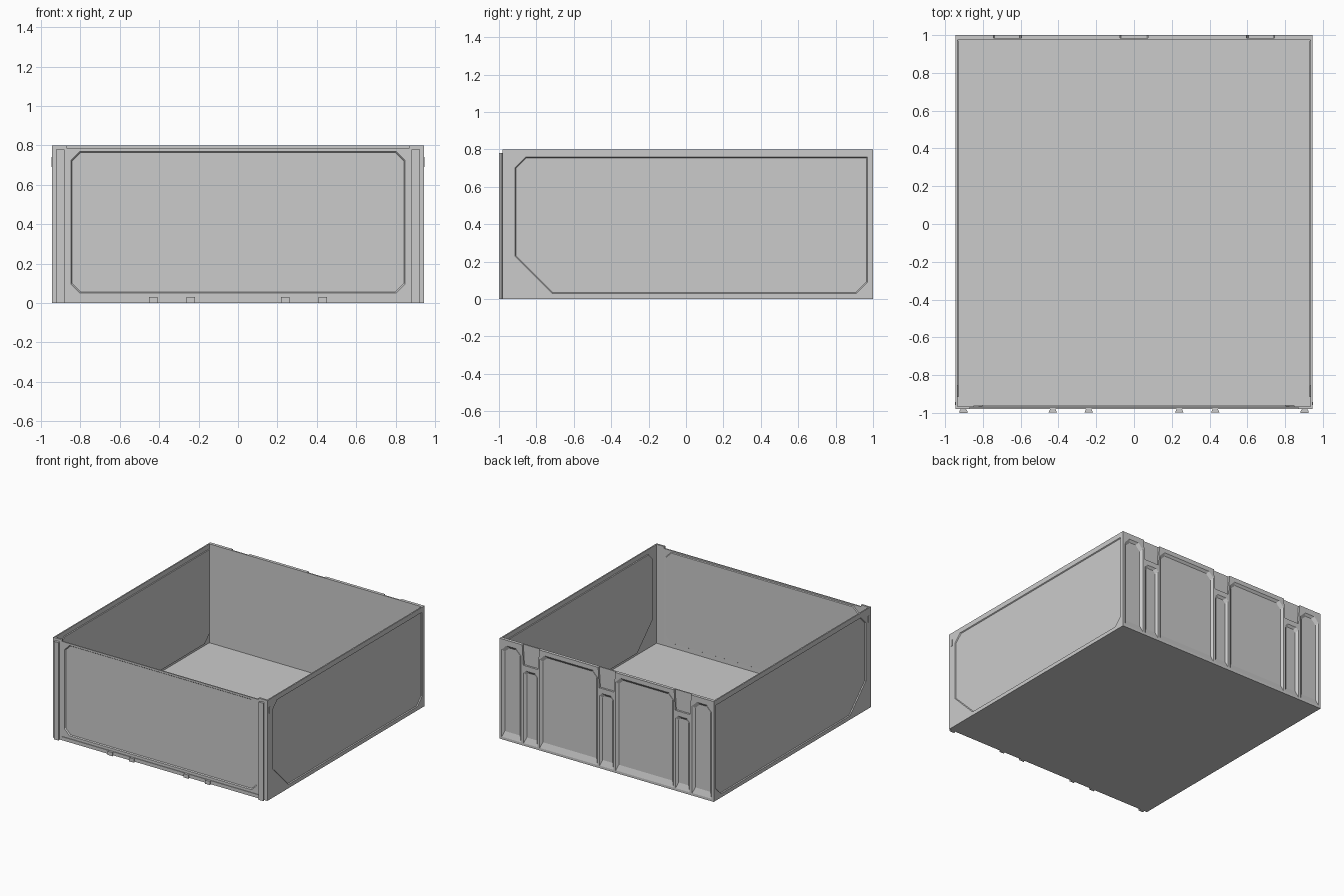
import bpy, bmesh
from mathutils import Vector

if "Cube" in bpy.data.objects:
    bpy.data.objects.remove(bpy.data.objects["Cube"])

W, H, FRONT, BACK = 0.945, 0.80, -0.98, 1.0
T = 0.01  # wall thickness


def finish(name, bm):
    me = bpy.data.meshes.new(name)
    bm.to_mesh(me)
    bm.free()
    ob = bpy.data.objects.new(name, me)
    bpy.context.collection.objects.link(ob)
    return ob


def box(name, x0, x1, y0, y1, z0, z1):
    bm = bmesh.new()
    bmesh.ops.create_cube(bm, size=1)
    for v in bm.verts:
        v.co = ((x0 + x1) / 2 + v.co.x * (x1 - x0),
                (y0 + y1) / 2 + v.co.y * (y1 - y0),
                (z0 + z1) / 2 + v.co.z * (z1 - z0))
    return finish(name, bm)


def prism(name, profile, z0, z1):
    """Extrude an xy profile upwards."""
    bm = bmesh.new()
    face = bm.faces.new([bm.verts.new((x, y, z0)) for x, y in profile])
    new = bmesh.ops.extrude_face_region(bm, geom=[face])["geom"]
    for v in new:
        if isinstance(v, bmesh.types.BMVert):
            v.co.z = z1
    bmesh.ops.recalc_face_normals(bm, faces=bm.faces)
    return finish(name, bm)


def octagon(u0, u1, v0, v1, bl=0, br=0, tr=0, tl=0):
    """Rectangle with an optional chamfer on each corner."""
    pts = []
    for u, v, c, a, b in ((u0, v0, bl, (0, 1), (1, 0)), (u1, v0, br, (-1, 0), (0, 1)),
                          (u1, v1, tr, (0, -1), (-1, 0)), (u0, v1, tl, (1, 0), (0, -1))):
        if c:
            pts += [(u + a[0] * c, v + a[1] * c), (u + b[0] * c, v + b[1] * c)]
        else:
            pts.append((u, v))
    return pts


def sheet(name, origin, u_dir, normal, outline, pockets, rim=0, thick=0):
    """Flat skin with sloped pockets; optional side rim or solid thickness."""
    o, ud, n = Vector(origin), Vector(u_dir), Vector(normal)
    bm = bmesh.new()

    def ring(pts, w):
        return [bm.verts.new(o + ud * u + Vector((0, 0, v)) + n * w) for u, v in pts]

    def loop(vs):
        return [bm.edges.new((vs[i - 1], vs[i])) for i in range(len(vs))]

    def bridge(a, b):
        for i in range(len(a)):
            bm.faces.new((a[i - 1], a[i], b[i], b[i - 1]))

    edge = ring(outline, 0)
    edges = loop(edge)
    tops = []
    for outer, inner, depth in pockets:
        tops.append((ring(outer, 0), inner, depth))
        edges += loop(tops[-1][0])
    bmesh.ops.triangle_fill(bm, edges=edges, use_beauty=True, normal=n)
    for top, inner, depth in tops:
        low = ring(inner, -depth)
        bridge(top, low)
        bm.faces.new(low)
    if rim:
        bridge(edge, ring(outline, -rim))
    bmesh.ops.recalc_face_normals(bm, faces=bm.faces)
    if sum(f.normal.dot(n) * f.calc_area() for f in bm.faces) < 0:
        bmesh.ops.reverse_faces(bm, faces=bm.faces[:])
    ob = finish(name, bm)
    if thick:
        m = ob.modifiers.new("thickness", "SOLIDIFY")
        m.thickness, m.offset = thick, -1
    return ob


# Floor
box("floor", -W, W, FRONT, BACK, 0, 0.012)

# Side walls with an embossed panel
for s, side in ((-1, "left"), (1, "right")):
    sheet(side + "_wall", (s * W, 0, 0), (0, 1, 0), (s, 0, 0),
          octagon(FRONT, BACK, 0, H),
          [(octagon(-0.915, 0.97, 0.03, 0.76, 0.2, 0.06, 0, 0.06),
            octagon(-0.91, 0.965, 0.035, 0.755, 0.198, 0.058, 0, 0.058), 0.007)], thick=T)
    # Small latch on the side
    box(side + "_latch", s * W - 0.003, s * W + 0.003, -0.957, -0.943, 0.69, 0.74)
    # Front corner post and dovetail rail
    box(side + "_front_post", *sorted((s * 0.868, s * W)), FRONT, FRONT + 0.015, 0, H)
    cx = s * 0.903
    prism(side + "_rail", [(cx - 0.014, FRONT), (cx + 0.014, FRONT),
                           (cx + 0.021, -0.99), (cx + 0.021, -1.0),
                           (cx - 0.021, -1.0), (cx - 0.021, -0.99)], 0, 0.78)

# Front wall, slightly lower, with chamfered panel
sheet("front_wall", (0, FRONT + 0.005, 0), (1, 0, 0), (0, -1, 0),
      octagon(-0.87, 0.87, 0, 0.785),
      [(octagon(-0.848, 0.848, 0.05, 0.77, *[0.045] * 4),
        octagon(-0.842, 0.842, 0.056, 0.764, *[0.043] * 4), 0.008)], thick=T)
box("front_bottom_lip", -0.87, 0.87, FRONT, FRONT + 0.01, 0, 0.028)

# Dovetail feet under the front
for x in (-0.43, -0.24, 0.24, 0.43):
    prism("front_foot", [(x - 0.014, FRONT), (x + 0.014, FRONT),
                         (x + 0.022, -0.997), (x - 0.022, -0.997)], 0, 0.03)

# Back wall: plain plate plus ribbed layer with notches and pockets
box("back_plate", -W, W, 0.975, 0.985, 0, H)
outline = [(-W, 0), (W, 0), (W, H)]
for x in (0.67, 0, -0.67):
    outline += [(x + 0.075, H), (x + 0.065, 0.64), (x - 0.065, 0.64), (x - 0.075, H)]
outline.append((-W, H))


def pocket(u0, u1, top, c):
    return (octagon(u0, u1, 0.02, top, 0, 0, c, c),
            octagon(u0 + 0.018, u1 - 0.018, 0.065, top - 0.018, 0, 0, c, c), 0.014)


pockets = [pocket(-0.062, 0.062, 0.60, 0.02)]
for s in (-1, 1):
    for a, b, top, c in ((0.08, 0.59, 0.765, 0.04), (0.608, 0.732, 0.60, 0.02),
                         (0.755, 0.925, 0.755, 0.04)):
        pockets.append(pocket(*sorted((s * a, s * b)), top, c))
sheet("back_ribs", (0, BACK, 0), (1, 0, 0), (0, 1, 0), outline, pockets, rim=0.015)
